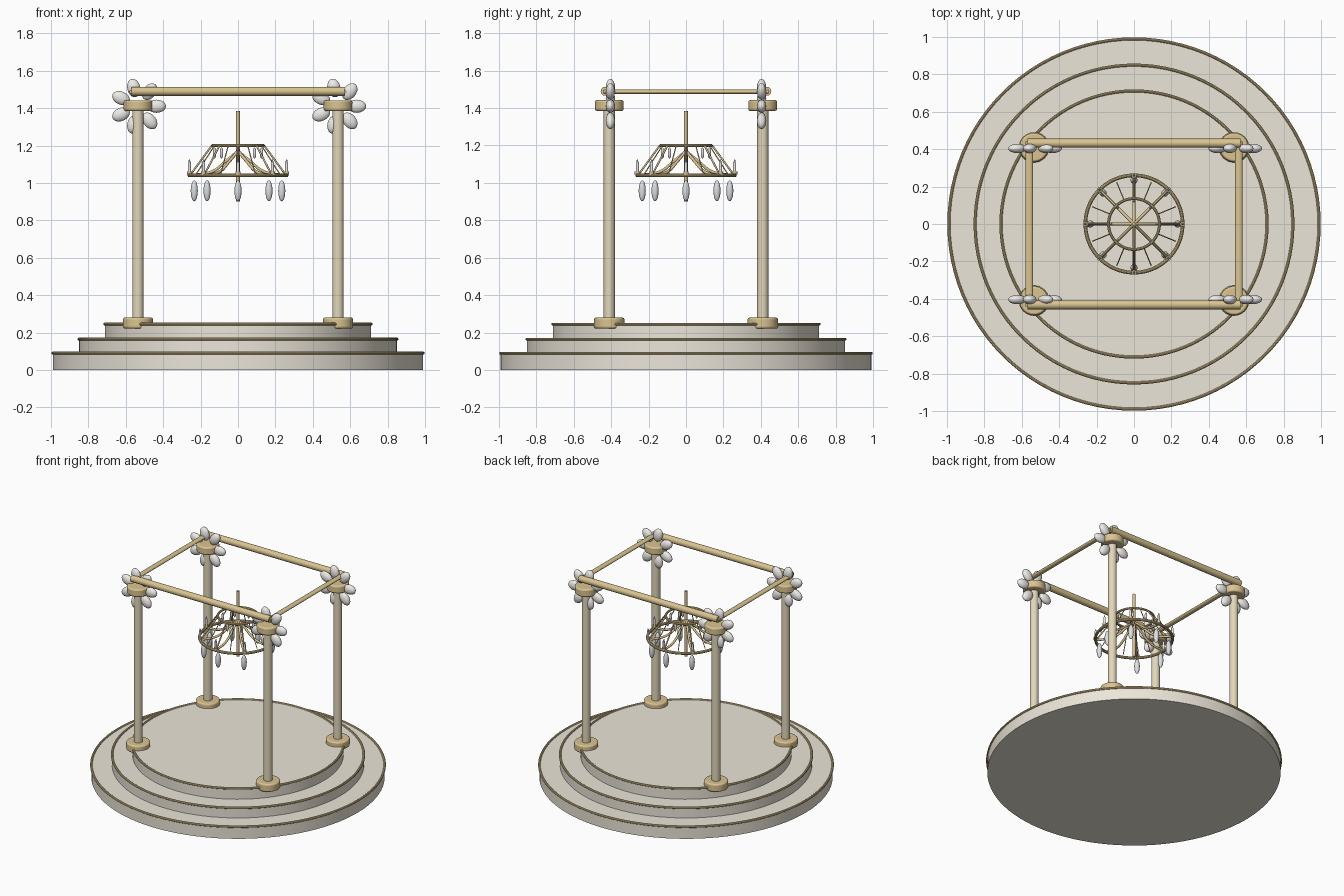
import bpy
from math import sin, cos, pi, tau
from mathutils import Vector

if "Cube" in bpy.data.objects:
    bpy.data.objects.remove(bpy.data.objects["Cube"])


def material(name, rgb):
    m = bpy.data.materials.new(name)
    m.diffuse_color = (*rgb, 1)
    m.use_nodes = True
    m.node_tree.nodes["Principled BSDF"].inputs["Base Color"].default_value = m.diffuse_color
    return m


IVORY = material("ivory", (0.84, 0.79, 0.69))
CREAM = material("cream_gold", (0.76, 0.68, 0.49))
GOLD = material("gold", (0.70, 0.55, 0.28))
PETAL = material("petal", (0.85, 0.83, 0.80))
CRYSTAL = material("crystal", (0.72, 0.74, 0.77))


def finish(name, mat):
    o = bpy.context.object
    o.name = name
    o.data.materials.append(mat)
    bpy.ops.object.shade_smooth_by_angle()
    return o


def disc(name, mat, x, y, z0, z1, r, sides=32, bevel=0):
    bpy.ops.mesh.primitive_cylinder_add(vertices=sides, radius=r, depth=z1 - z0,
                                        location=(x, y, (z0 + z1) / 2))
    o = finish(name, mat)
    if bevel:
        b = o.modifiers.new("rounded_edge", 'BEVEL')
        b.width, b.segments = bevel, 3
    return o


def ring(name, mat, z, r, minor):
    bpy.ops.mesh.primitive_torus_add(major_radius=r, minor_radius=minor, major_segments=96,
                                     minor_segments=10, location=(0, 0, z))
    return finish(name, mat)


def ellipsoid(name, mat, loc, size, rot=(0, 0, 0)):
    bpy.ops.mesh.primitive_uv_sphere_add(segments=16, ring_count=10, radius=1,
                                         location=loc, rotation=rot)
    o = finish(name, mat)
    o.scale = size
    return o


def rod(name, mat, a, b, r, flat=1.0):
    a, b = Vector(a), Vector(b)
    d = b - a
    bpy.ops.mesh.primitive_cylinder_add(vertices=16, radius=r, depth=d.length, location=(a + b) / 2,
                                        rotation=d.to_track_quat('Z', 'Y').to_euler())
    o = finish(name, mat)
    o.scale.x = flat
    return o


def tube(name, mat, pts, r):
    c = bpy.data.curves.new(name, 'CURVE')
    c.dimensions = '3D'
    c.bevel_depth, c.bevel_resolution, c.use_fill_caps = r, 3, True
    s = c.splines.new('BEZIER')
    s.bezier_points.add(len(pts) - 1)
    for p, co in zip(s.bezier_points, pts):
        p.co = co
        p.handle_left_type = p.handle_right_type = 'AUTO'
    o = bpy.data.objects.new(name, c)
    bpy.context.collection.objects.link(o)
    c.materials.append(mat)


# stepped round platform with gilded rims
for i, (r, z0, z1) in enumerate([(0.99, 0, 0.09), (0.85, 0.08, 0.165), (0.712, 0.155, 0.245)]):
    disc(f"platform_tier_{i}", IVORY, 0, 0, z0, z1, r, 96)
    ring(f"platform_rim_{i}", GOLD, z1, r, 0.008)

# columns with bases, capitals and seven-petal flowers
X, Y = 0.535, 0.41
for sx in (-1, 1):
    for sy in (-1, 1):
        x, y = sx * X, sy * Y
        disc("column", CREAM, x, y, 0.24, 1.42, 0.03)
        disc("column_base", GOLD, x, y, 0.222, 0.28, 0.081, bevel=0.01)
        disc("column_capital", GOLD, x, y, 1.385, 1.442, 0.077, bevel=0.01)
        for k in range(7):
            a = k * tau / 7
            ellipsoid("petal", PETAL, (x + 0.1 * cos(a), sy * 0.404, 1.41 + 0.1 * sin(a)),
                      (0.05, 0.025, 0.035), (0, -a, 0))

# top beams, the side ones slim and flattened
for s in (-1, 1):
    rod("long_beam", GOLD, (-0.57, s * 0.432, 1.49), (0.57, s * 0.432, 1.49), 0.024)
    side = rod("side_beam", GOLD, (s * 0.56, -0.44, 1.487), (s * 0.56, 0.44, 1.487), 0.02, 0.6)
    if side.dimensions.x > 0.035:
        side.rotation_euler.rotate_axis('Z', pi / 2)

# chandelier frame
disc("chandelier_stem", GOLD, 0, 0, 0.9, 1.385, 0.01, 16)
ring("chandelier_lower_ring", GOLD, 1.04, 0.26, 0.01)
ring("chandelier_upper_ring", GOLD, 1.2, 0.136, 0.008)

# eightfold arms, candles, chains and crystals
for k in range(8):
    a, h = k * tau / 8, (k + 0.5) * tau / 8

    def at(r, z, ang=a):
        return (r * cos(ang), r * sin(ang), z)

    tube("curved_arm", GOLD, [at(0, 1.17), at(0.06, 1.12), at(0.14, 1.06), at(0.26, 1.04)], 0.008)
    rod("strut", GOLD, at(0.14, 1.2), at(0.25, 1.05), 0.005)
    rod("chain", GOLD, at(0.136, 1.2, h), at(0.24, 1.05, h), 0.003)
    cx, cy, _ = at(0.26, 0)
    disc("candle_cup", GOLD, cx, cy, 1.045, 1.062, 0.014, 16)
    disc("candle", PETAL, cx, cy, 1.055, 1.108, 0.008, 16)
    ellipsoid("flame", CRYSTAL, (cx, cy, 1.113), (0.005, 0.005, 0.013))
    ellipsoid("large_crystal", CRYSTAL, at(0.234, 0.958), (0.019, 0.019, 0.056))
    ellipsoid("small_crystal", CRYSTAL, at(0.125, 1.16), (0.009, 0.009, 0.03))
